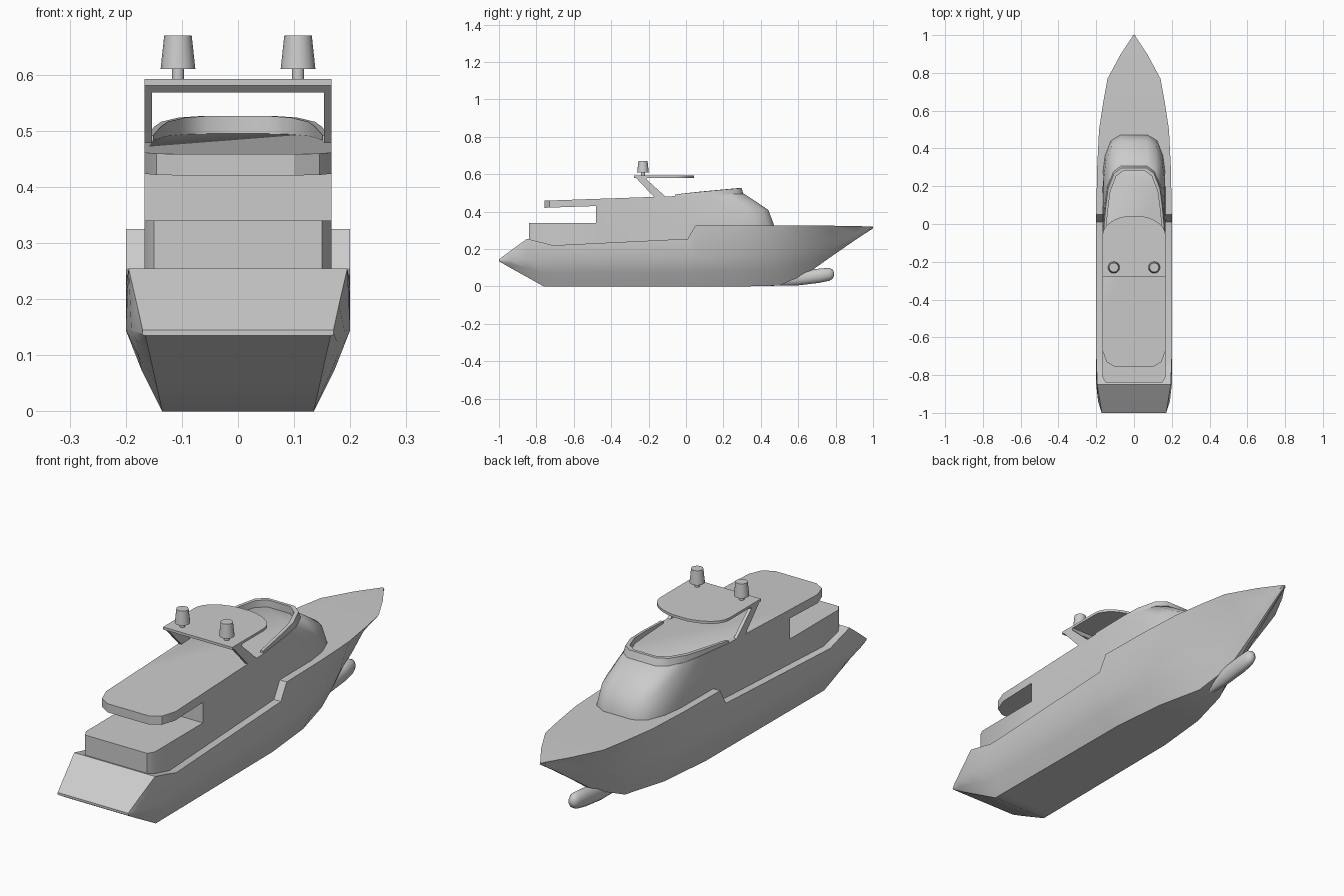
import bpy, bmesh, math

cube = bpy.data.objects.get("Cube")
if cube:
    bpy.data.objects.remove(cube)

grey = bpy.data.materials.new("light_grey")
grey.use_nodes = True
grey.diffuse_color = (0.6, 0.6, 0.6, 1)
grey.node_tree.nodes["Principled BSDF"].inputs["Base Color"].default_value = (0.6, 0.6, 0.6, 1)


def loft(name, rings, angle=30, cap=True):
    """Skin a list of closed rings with equal point counts."""
    bm = bmesh.new()
    rows = [[bm.verts.new(p) for p in ring] for ring in rings]
    n = len(rows[0])
    for a, b in zip(rows, rows[1:]):
        for i in range(n):
            j = (i + 1) % n
            bm.faces.new((a[i], a[j], b[j], b[i]))
    if cap:
        bm.faces.new(rows[0])
        bm.faces.new(rows[-1])
    bmesh.ops.remove_doubles(bm, verts=bm.verts, dist=0.0005)
    bmesh.ops.recalc_face_normals(bm, faces=bm.faces)
    mesh = bpy.data.meshes.new(name)
    bm.to_mesh(mesh)
    bm.free()
    obj = bpy.data.objects.new(name, mesh)
    bpy.context.collection.objects.link(obj)
    mesh.materials.append(grey)
    bpy.ops.object.select_all(action='DESELECT')
    obj.select_set(True)
    bpy.context.view_layer.objects.active = obj
    bpy.ops.object.shade_smooth_by_angle(angle=math.radians(angle))
    return obj


def mirrored(half):
    """Close a half outline of (x, y) with its mirror image."""
    return half + [(-x, y) for x, y in reversed(half)]


def prism(name, half, low, high):
    """Extrude a mirrored plan; low and high give z from y."""
    plan = mirrored(half)
    return loft(name, [[(x, y, f(y)) for x, y in plan] for f in (low, high)])


def roof(y):
    return 0.485 + 0.035 * y


# Hull: y, keel z, bottom half width, knuckle x and z, deck x and z
stations = [
    (-1.0, .135, .165, .17, .14, .17, .145),
    (-.94, .10, .157, .19, .143, .18, .19),
    (-.85, .05, .146, .2, .145, .195, .255),
    (-.76, 0, .135, .2, .145, .198, .233),
    (-.71, 0, .135, .2, .145, .2, .22),
    (.01, 0, .13, .2, .15, .2, .255),
    (.05, 0, .13, .2, .155, .2, .325),
    (.3, 0, .105, .183, .17, .195, .325),
    (.5, .005, .055, .14, .18, .185, .325),
    (.65, .07, .012, .092, .19, .162, .325),
    (.77, .155, .006, .066, .235, .14, .325),
    (.9, .245, .004, .03, .282, .07, .323),
    (.98, .298, .003, .008, .312, .016, .321),
    (1.0, .31, .002, .003, .315, .004, .32),
]
rings = []
for y, kz, bw, mw, mz, dw, dz in stations:
    half = [(dw, dz), (mw, mz), ((bw + mw) / 2 + .004, (kz + mz) / 2), (bw, kz)]
    rings.append([(x, y, z) for x, z in mirrored(half)])
loft("hull", rings, 35)

# Bulb under the bow: y, centre z, half width, half height
bulb = [(.42, .025, .012, .022), (.6, .044, .028, .038), (.71, .057, .03, .038),
        (.765, .065, .026, .035), (.785, .066, .018, .024), (.792, .066, .006, .008)]
angles = [math.tau * i / 16 for i in range(16)]
loft("bow_bulb", [[(w * math.cos(a), y, z + h * math.sin(a)) for a in angles]
                  for y, z, w, h in bulb], 45)


# Cabin with a raked, rounded front
def cabin_half(front, narrow=0.0):
    return [(.167, -.48), (.167, -.06), (.165 - narrow, front - .2),
            (.153 - narrow, front - .11), (.122 - narrow, front - .03), (.07, front)]


levels = [(.475, .2, 0), (.472, .325, 0), (.44, .41, .004), (.31, None, .012)]
loft("cabin", [[(x, y, roof(y) if z is None else z) for x, y in mirrored(cabin_half(f, n))]
               for f, z, n in levels], 40)

# Aft lower deck block and overhanging roof
prism("aft_deck_block", [(.167, -.48), (.167, -.81), (.15, -.84)],
      lambda y: .2, lambda y: .34)
prism("aft_roof", [(.167, -.48), (.167, -.67), (.145, -.73), (.1, -.757)],
      lambda y: roof(y) - .038, roof)


# Rising windscreen wall around the upper deck
def wall_path(front, shrink):
    half = cabin_half(front, .012)[1:]
    return mirrored([(x - shrink, y) for x, y in half])


outer, top, inner = wall_path(.31, 0), wall_path(.297, .004), wall_path(.283, .016)
wall = []
for o, t, i in zip(outer, top, inner):
    crest = .492 + max(0, o[1] + .06) * .093
    wall.append([(*o, roof(o[1]) - .01), (*t, crest), (*i, crest), (*i, roof(i[1]) - .01)])
loft("windscreen_wall", wall, 40)

# Radar arch: rounded top plate, rear beam and raked legs
front_curve = [(.167 * math.cos(a), -.06 + .105 * math.sin(a))
               for a in [math.pi / 2 * i / 8 for i in range(8)]]
prism("arch_top", [(.167, -.278)] + front_curve, lambda y: .581, lambda y: .592)


def side_plate(name, profile, x0, x1):
    loft(name, [[(x, y, z) for y, z in profile] for x in (x0, x1)])


side_plate("arch_beam", [(-.278, .592), (-.255, .568), (-.215, .568), (-.205, .585)], -.167, .167)
leg = [(-.278, .592), (-.165, .472), (-.1, .472), (-.225, .585)]
for side, s in (("left", 1), ("right", -1)):
    side_plate(side + "_arch_leg", leg, s * .153, s * .167)
    # Antenna dome on a short post
    profile = [(.011, .588), (.011, .61), (.031, .61), (.0245, .67)]
    loft(side + "_antenna", [[(s * .107 + r * math.cos(a), -.23 + r * math.sin(a), z)
                              for a in angles] for r, z in profile])
